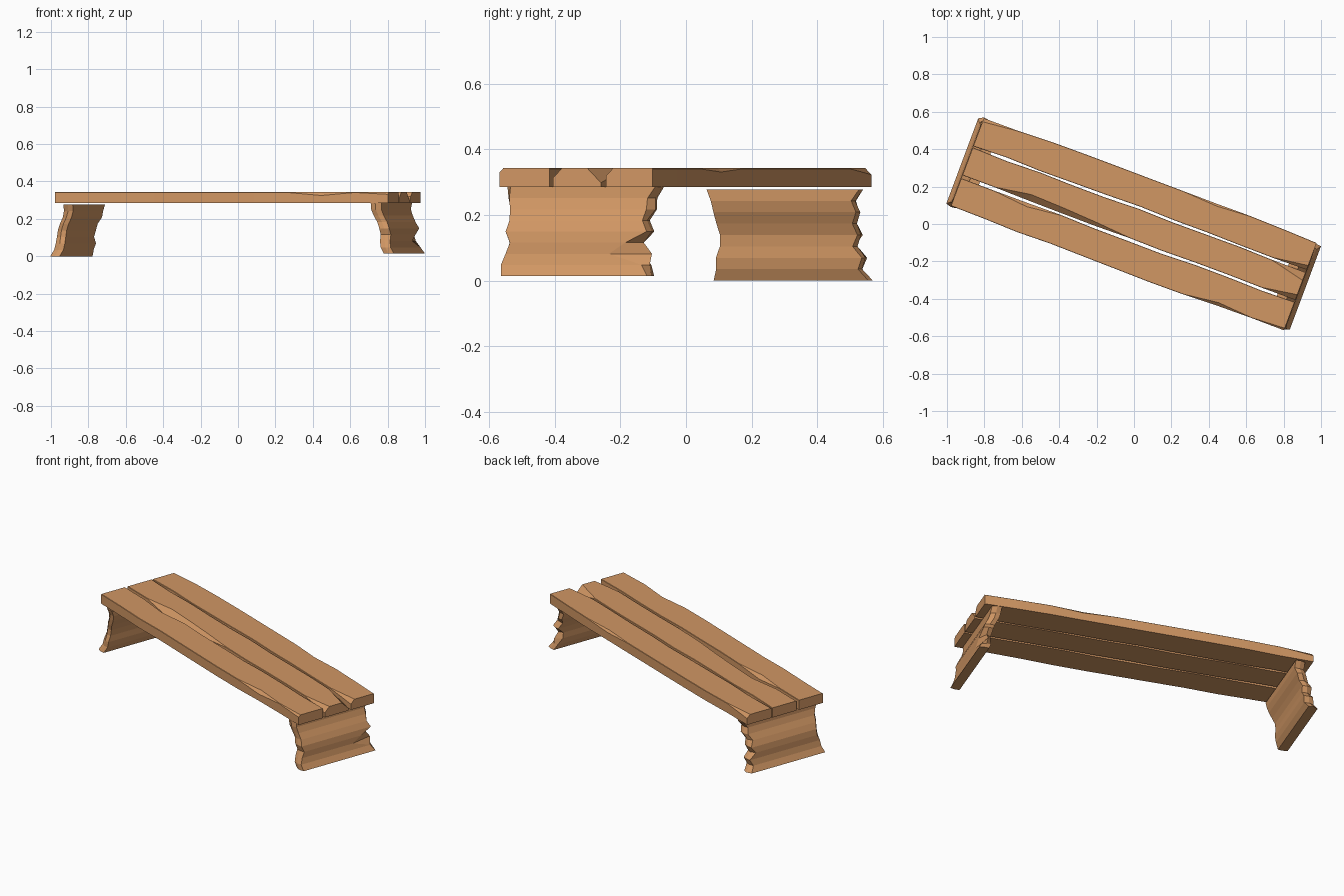
import bpy
import bmesh
import math
import random

cube = bpy.data.objects.get("Cube")
if cube:
    bpy.data.objects.remove(cube, do_unlink=True)

rng = random.Random(4)

# One flat wood colour for the whole bench
WOOD = (0.64, 0.31, 0.127, 1)
wood = bpy.data.materials.new("warm_wood")
wood.use_nodes = True
wood.diffuse_color = WOOD
shader = next(n for n in wood.node_tree.nodes if n.type == "BSDF_PRINCIPLED")
shader.inputs["Base Color"].default_value = WOOD
shader.inputs["Roughness"].default_value = 0.8

BENCH_TURN = math.radians(-20.5)
SEAT_BOTTOM, SEAT_TOP = 0.285, 0.343
HALF_LENGTH, HALF_WIDTH = 0.95, 0.25
GAP_CENTRE, HALF_GAP = 0.085, 0.006
LEG_THICKNESS = 0.055
PLANK_STEPS, LEG_STEPS = 10, 8
SMALL_CHIP = 0.002


def blend(start, end, factor):
    return start + (end - start) * factor


def loft(name, rings):
    """Join matching rings of points into a closed, flat-shaded solid."""
    bm = bmesh.new()
    loops = [[bm.verts.new(point) for point in ring] for ring in rings]
    for near, far in zip(loops, loops[1:]):
        for i in range(len(near)):
            j = (i + 1) % len(near)
            bm.faces.new((near[i], near[j], far[j], far[i]))
    bm.faces.new(loops[0])
    bm.faces.new(loops[-1])
    bmesh.ops.recalc_face_normals(bm, faces=bm.faces)
    mesh = bpy.data.meshes.new(name)
    bm.to_mesh(mesh)
    bm.free()
    mesh.materials.append(wood)
    obj = bpy.data.objects.new(name, mesh)
    obj.rotation_euler.z = BENCH_TURN
    bpy.context.collection.objects.link(obj)


def plank(name, front_edge, back_edge, front_chips, back_chips):
    """Board along x; the chips map a step along the board to a bevel size."""
    rings = []
    for step in range(PLANK_STEPS + 1):
        factor = step / PLANK_STEPS
        along = blend(-HALF_LENGTH, HALF_LENGTH, factor)
        # Outer edges swell slightly in the middle, all edges are a little uneven
        swell = 1 + 0.04 * math.sin(math.pi * factor)
        front = front_edge * swell + rng.uniform(-0.004, 0.004)
        back = back_edge * swell + rng.uniform(-0.004, 0.004)
        front_chip = front_chips.get(step, SMALL_CHIP)
        back_chip = back_chips.get(step, SMALL_CHIP)
        rings.append([
            (along, front, SEAT_BOTTOM),
            (along, back, SEAT_BOTTOM),
            (along, back, SEAT_TOP - back_chip),
            (along, back - back_chip, SEAT_TOP),
            (along, front + front_chip, SEAT_TOP),
            (along, front, SEAT_TOP - front_chip),
        ])
    loft(name, rings)


def leg(name, side, bottom, top, splits):
    """Upright board; the splits map a step up the back edge to a notch size."""
    rings = []
    for step in range(LEG_STEPS + 1):
        factor = step / LEG_STEPS
        height = blend(bottom, top, factor)
        # The board leans inwards, ripples, and narrows below the top
        ripple = 0.008 * math.sin(factor * math.tau * 1.5)
        outer = blend(0.978, 0.905, factor) - ripple
        middle, inner = outer - LEG_THICKNESS / 2, outer - LEG_THICKNESS
        waist = 0.02 * math.sin(math.pi * factor) + rng.uniform(0, 0.012)
        front = waist - HALF_WIDTH - 0.008
        back = HALF_WIDTH + 0.004 - waist - 0.015 * (step % 2)
        front_chip = rng.uniform(0.004, 0.02)
        back_chip = splits.get(step, rng.uniform(0.004, 0.02))
        rings.append([
            (side * outer, front + front_chip, height),
            (side * outer, back - back_chip, height),
            (side * middle, back, height),
            (side * inner, back - back_chip * 0.3, height),
            (side * inner, front + front_chip * 0.3, height),
            (side * middle, front, height),
        ])
    loft(name, rings)


# Seat planks with worn, chipped edges
inner_edge, outer_edge = GAP_CENTRE - HALF_GAP, GAP_CENTRE + HALF_GAP
plank("front_plank", -HALF_WIDTH, -outer_edge, {8: 0.018, 10: 0.012}, {2: 0.02})
plank("middle_plank", -inner_edge, inner_edge, {2: 0.035, 3: 0.03, 4: 0.02, 10: 0.03}, {10: 0.045})
plank("back_plank", outer_edge, HALF_WIDTH, {10: 0.024}, {0: 0.02, 7: 0.012})

# Rippled end boards that flare out towards the ground
leg("left_leg", -1, 0, SEAT_BOTTOM - 0.007, {})
leg("right_leg", 1, 0.014, SEAT_BOTTOM, {2: 0.13, 3: 0.05})
